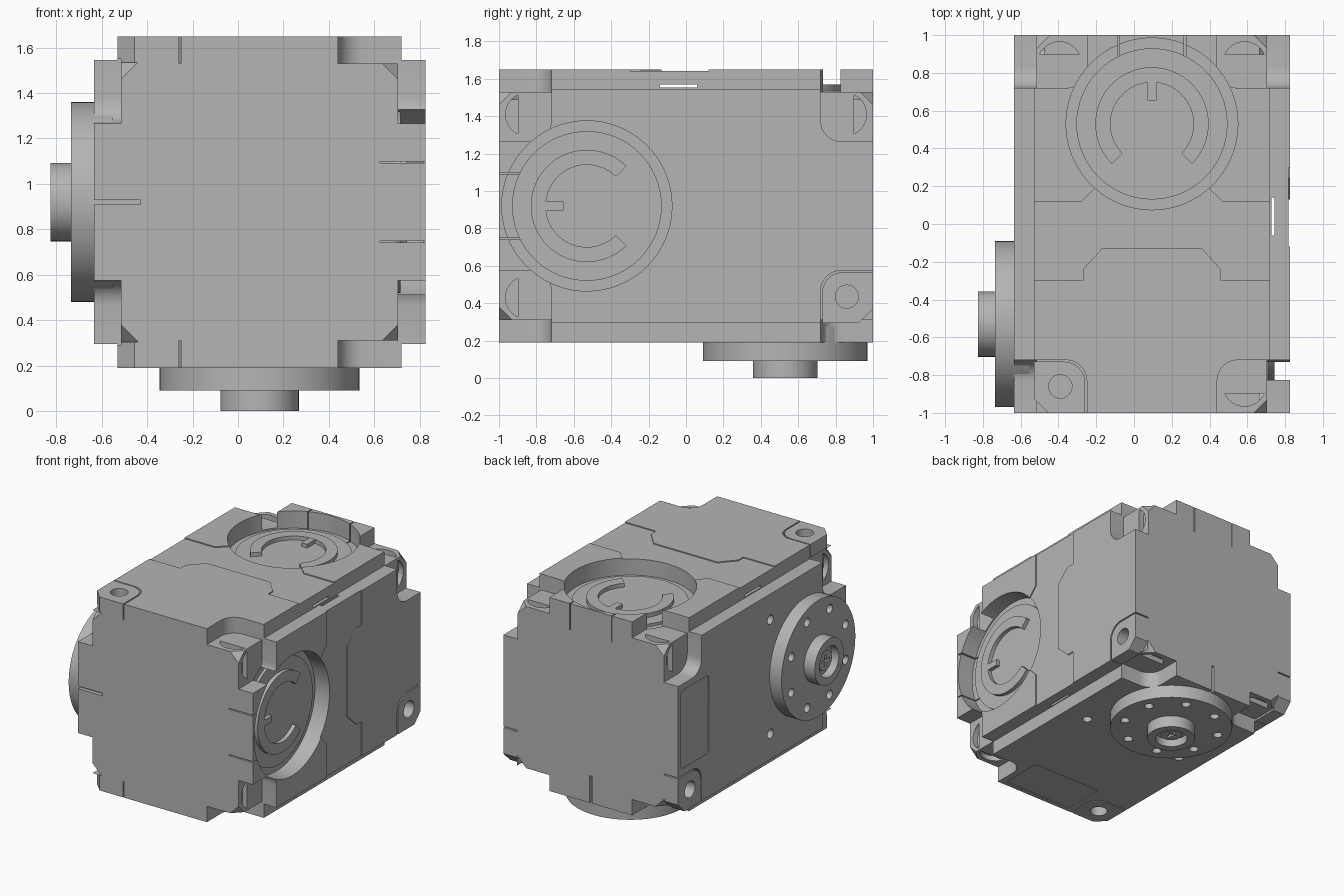
import bpy, bmesh
from math import sin, cos, pi, radians
from mathutils import Matrix, Vector

if "Cube" in bpy.data.objects:
    bpy.data.objects.remove(bpy.data.objects["Cube"])

mat = bpy.data.materials.new("plain_grey")
mat.use_nodes = True
GREY = (0.46, 0.46, 0.46, 1)
mat.diffuse_color = GREY
mat.node_tree.nodes["Principled BSDF"].inputs["Base Color"].default_value = GREY

CENTRE = Matrix.Translation((0.095, 0, 0.92))
TWIN = Matrix.Rotation(pi, 4, Vector((1, 0, 1)))   # swaps the top axis with the side axis
FLIP = Matrix.Scale(-1, 4, (0, 0, 1))              # top to bottom
SAME = Matrix.Identity(4)
AXIS_Y = 0.53


def make(name, bm, m=SAME):
    bm.transform(CENTRE @ m)
    bmesh.ops.recalc_face_normals(bm, faces=bm.faces)
    me = bpy.data.meshes.new(name)
    bm.to_mesh(me)
    bm.free()
    ob = bpy.data.objects.new(name, me)
    bpy.context.collection.objects.link(ob)
    me.materials.append(mat)
    return ob


def prism(name, pts, z0, z1, m=SAME):
    bm = bmesh.new()
    low = [bm.verts.new((x, y, z0)) for x, y in pts]
    top = [bm.verts.new((x, y, z1)) for x, y in pts]
    bm.faces.new(low)
    bm.faces.new(top)
    for i in range(len(pts)):
        j = (i + 1) % len(pts)
        bm.faces.new((low[i], low[j], top[j], top[i]))
    return make(name, bm, m)


def arc(cx, cy, r, a0, a1, n):
    return [(cx + r * cos(radians(a0 + (a1 - a0) * i / n)),
             cy + r * sin(radians(a0 + (a1 - a0) * i / n))) for i in range(n + 1)]


def circle(cx, cy, r, n=64):
    return arc(cx, cy, r, 0, 360, n)[:-1]


def rect(x0, x1, y0, y1):
    return [(x0, y0), (x1, y0), (x1, y1), (x0, y1)]


def corner_path(sx, sy, inset=0, end=0.63):
    # rounded inner edge of a corner pocket
    a = 0.345 + inset
    b = 0.72 + inset
    r = 0.11
    pts = [(a, 1.1)] + arc(a + r, b + r, r, 180, 270, 8) + [(end, b)]
    return [(sx * x, sy * y) for x, y in pts]


def finish(ob, cutters):
    for c in cutters:
        mod = ob.modifiers.new("cut", "BOOLEAN")
        mod.operation = "DIFFERENCE"
        mod.solver = "EXACT"
        mod.object = c
    bpy.context.view_layer.update()
    dg = bpy.context.evaluated_depsgraph_get()
    me = bpy.data.meshes.new_from_object(ob.evaluated_get(dg))
    ob.modifiers.clear()
    ob.data = me
    for c in set(cutters):
        bpy.data.objects.remove(c)
    smooth(ob)


def smooth(ob):
    bpy.ops.object.select_all(action="DESELECT")
    ob.select_set(True)
    bpy.context.view_layer.objects.active = ob
    bpy.ops.object.shade_smooth_by_angle(angle=radians(30))


# Housing: plus-shaped section running front to back
A, B = 0.625, 0.73
plus = [(A, B), (A, A), (B, A), (B, -A), (A, -A), (A, -B),
        (-A, -B), (-A, -A), (-B, -A), (-B, A), (-A, A), (-A, B)]
housing = prism("housing", plus, -1, 1, Matrix.Rotation(pi / 2, 4, "X"))

cuts = []


def cut(pts, z0, z1, m):
    cuts.append(prism("cutter", pts, z0, z1, m))


for turn in (SAME, TWIN):
    for side in (SAME, FLIP):
        m = turn @ side
        # Corner pockets and the curved nut slots in their floors
        for sx, sy in ((1, -1), (1, 1), (-1, 1)):
            cut(corner_path(sx, sy) + [(sx * 0.63, sy * 1.1)], 0.61, 0.85, m)
            cut(arc(sx * 0.49, sy * 0.85, 0.115, sy * 25, sy * 155, 12), 0.57, 0.7, m)
        # Mounting tab: outline groove, screw hole and chamfer
        if side is SAME or turn is SAME or turn is TWIN:
            cut(corner_path(-1, -1, end=0.8) + corner_path(-1, -1, 0.009, 0.8)[::-1], 0.61, 0.85, m)
            cut(circle(-0.485, -0.86, 0.062, 24), 0.5, 0.85, m)
            cut([(-0.64, -1.02), (-0.53, -1.02), (-0.64, -0.91)], 0.615, 0.85, m)

    # Round recess
    cut(circle(0, AXIS_Y, 0.455), 0.6, 0.85, turn)
    # Sunken middle cover with stepped front edge
    half = [(0.8, -0.3), (0.365, -0.3), (0.365, -0.24), (0.265, -0.13)]
    back = [(-0.8, 0.12), (-0.37, 0.12), (-0.3, 0.19), (0.3, 0.19), (0.37, 0.12), (0.8, 0.12)]
    cut(half + [(-x, y) for x, y in half[::-1]] + back, 0.722, 0.85, turn)
    # Narrow gap under the cover
    cut(rect(-0.9, 0.9, -0.14, 0.06), 0.632, 0.65, turn)
    # Slits in the end walls
    for x in (-0.175, 0.175):
        cut(rect(x - 0.004, x + 0.004, 0.89, 1.1), 0.53, 0.85, turn)
    cut(rect(-0.01, 0.01, 0.97, 1.1), -0.85, -0.525, turn)
    # Screw holes beside the output disc, and the label recess
    for x in (-0.43, 0.43):
        cut(circle(x, 0.1, 0.035, 20), -0.85, -0.6, turn)
    label = []
    for sx, sy, a in ((1, 1, 0), (-1, 1, 90), (-1, -1, 180), (1, -1, 270)):
        label += arc(sx * 0.27, -0.8 + sy * 0.14, 0.025, a, a + 90, 4)
    cut(label, -0.85, -0.724, turn)

# Slanted cut on every outer corner
for sx in (-1, 1):
    for sy in (-1, 1):
        for sz in (-1, 1):
            bm = bmesh.new()
            p = Vector((0.615, 1.02, 0.615))
            for d in ((0, 0, 0), (0.1, 0, 0), (0, 0.1, 0), (0, 0, 0.1)):
                q = p - Vector(d)
                bm.verts.new((q.x * sx, q.y * sy, q.z * sz))
            bmesh.ops.convex_hull(bm, input=bm.verts)
            cuts.append(make("cutter", bm))
finish(housing, cuts)

for tag, m in (("top", SAME), ("side", TWIN)):
    # Cap inside the recess, with an open ring and pointer
    smooth(prism(tag + "_cap", circle(0, AXIS_Y, 0.4), 0.59, 0.62, m))
    ring = arc(0, AXIS_Y, 0.3, -45, 225, 48) + arc(0, AXIS_Y, 0.22, 225, -45, 48)
    smooth(prism(tag + "_open_ring", ring, 0.61, 0.65, m))
    prism(tag + "_pointer", rect(-0.024, 0.024, 0.655, 0.76), 0.61, 0.649, m)

    # Output disc on the opposite face
    disc = prism(tag + "_output_disc", circle(0, AXIS_Y, 0.44), -0.83, -0.645, m)
    holes = []
    for i in range(8):
        a = pi / 8 + i * pi / 4
        holes.append(prism("cutter", circle(0.35 * cos(a), AXIS_Y + 0.35 * sin(a), 0.033, 20),
                           -0.9, -0.74, m))
    finish(disc, holes)
    hub = prism(tag + "_output_hub", circle(0, AXIS_Y, 0.173, 48), -0.92, -0.825, m)
    finish(hub, [prism("cutter", circle(0, AXIS_Y, 0.115, 40), -1, -0.86, m)])
    # Screw head seated in the hub
    screw = prism(tag + "_hub_screw", circle(0, AXIS_Y, 0.075, 32), -0.89, -0.84, m)
    finish(screw, [prism("cutter", rect(-0.045, 0.045, 0.52, 0.54), -1, -0.87, m),
                   prism("cutter", rect(-0.01, 0.01, 0.485, 0.575), -1, -0.869, m)])
